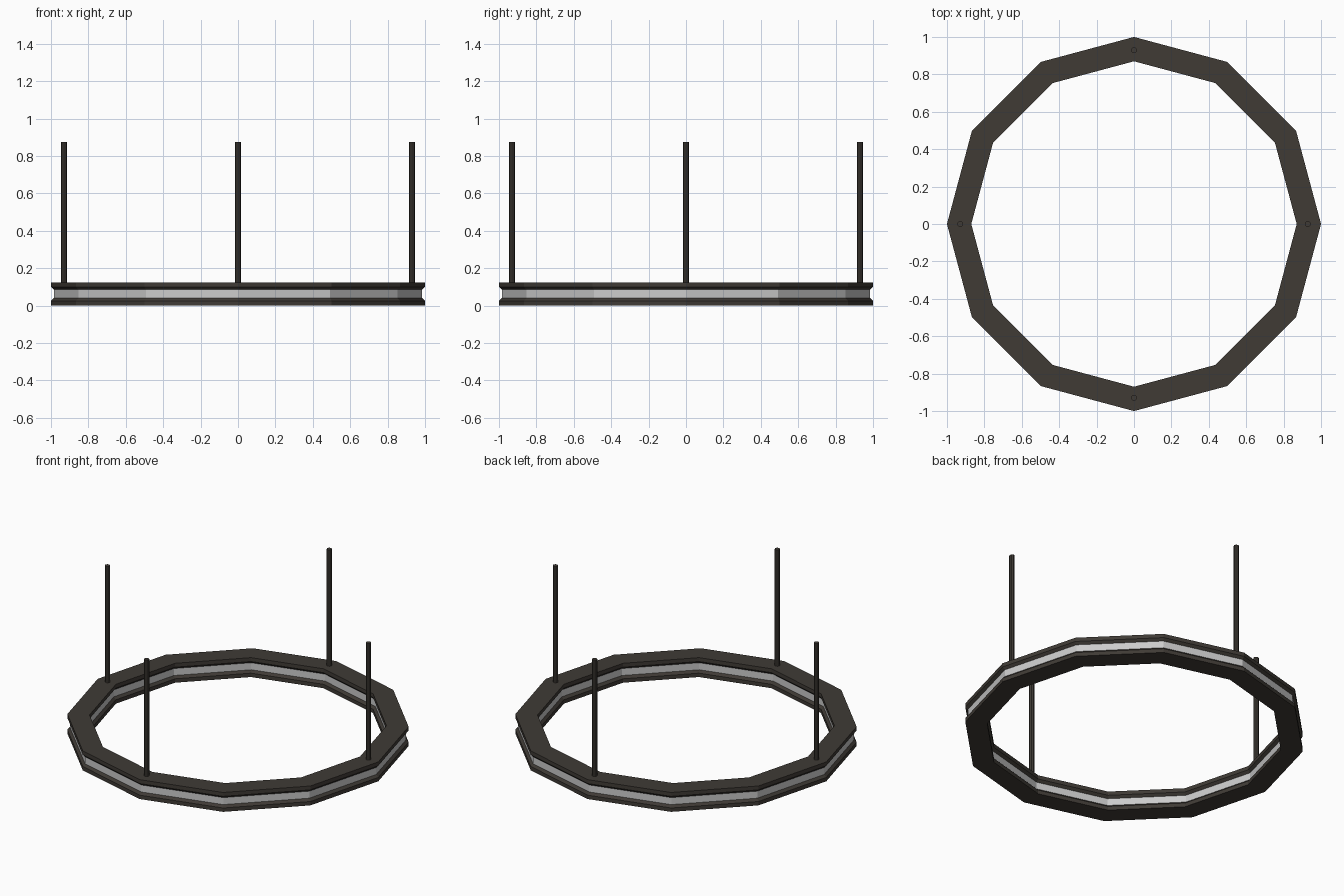
import bpy, bmesh, math

if "Cube" in bpy.data.objects:
    bpy.data.objects.remove(bpy.data.objects["Cube"])

def material(name, rgb):
    m = bpy.data.materials.new(name)
    m.diffuse_color = (*rgb, 1)
    m.use_nodes = True
    m.node_tree.nodes["Principled BSDF"].inputs["Base Color"].default_value = m.diffuse_color
    return m

dark = material("dark_metal", (0.05, 0.043, 0.036))
glow = material("pale_diffuser", (0.75, 0.76, 0.75))
SIDES = 12

def ring(name, profile, mat):
    """Sweep a closed (radius, z) profile around a 12-sided loop."""
    bm = bmesh.new()
    loops = []
    for i in range(SIDES):
        a = 2 * math.pi * i / SIDES
        loops.append([bm.verts.new((r * math.cos(a), r * math.sin(a), z)) for r, z in profile])
    n = len(profile)
    for i in range(SIDES):
        p, q = loops[i], loops[(i + 1) % SIDES]
        for j in range(n):
            k = (j + 1) % n
            bm.faces.new((p[j], q[j], q[k], p[k]))
    bmesh.ops.recalc_face_normals(bm, faces=bm.faces)
    me = bpy.data.meshes.new(name)
    bm.to_mesh(me)
    bm.free()
    me.materials.append(mat)
    ob = bpy.data.objects.new(name, me)
    bpy.context.collection.objects.link(ob)

# Dark upper and lower frame bands, chamfered towards the light groove
H = 0.125
lower = [(0.87, 0), (1, 0), (1, 0.025), (0.985, 0.04), (0.885, 0.04), (0.87, 0.025)]
ring("lower_frame", lower, dark)
ring("upper_frame", [(r, H - z) for r, z in lower], dark)

# Pale light strip between the bands
ring("light_strip", [(0.885, 0.04), (0.985, 0.04), (0.985, H - 0.04), (0.885, H - 0.04)], glow)

# Four hanging rods
for i, side in enumerate(("right", "back", "left", "front")):
    a = i * math.pi / 2
    bpy.ops.mesh.primitive_cylinder_add(
        vertices=8, radius=0.016, depth=0.755,
        location=(0.93 * math.cos(a), 0.93 * math.sin(a), 0.4975))
    rod = bpy.context.object
    rod.name = side + "_rod"
    rod.data.materials.append(dark)
